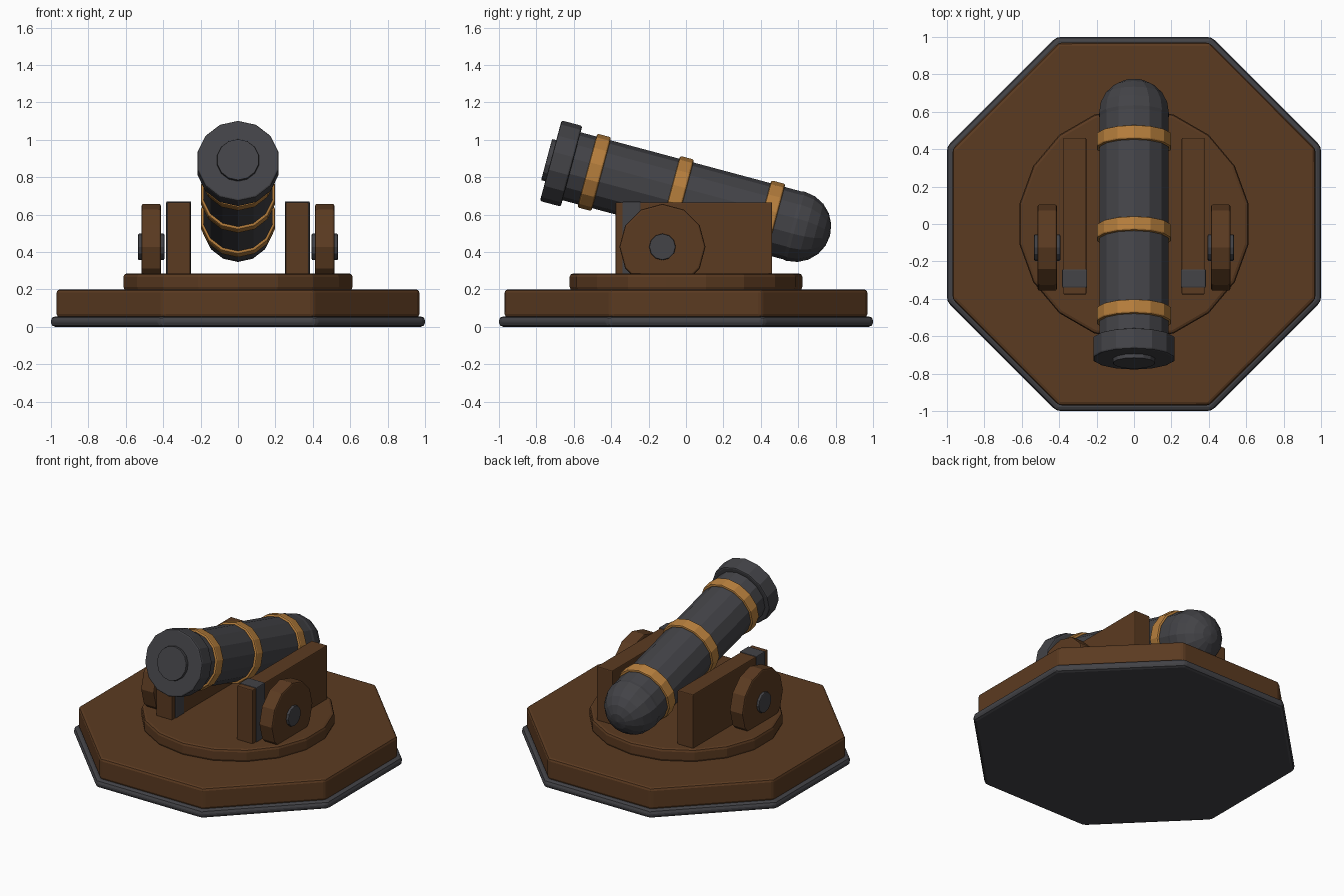
import bpy, math
from mathutils import Vector

if "Cube" in bpy.data.objects:
    bpy.data.objects.remove(bpy.data.objects["Cube"])

def mat(name, rgb):
    m = bpy.data.materials.new(name)
    m.diffuse_color = (*rgb, 1)
    m.use_nodes = True
    m.node_tree.nodes["Principled BSDF"].inputs["Base Color"].default_value = m.diffuse_color
    return m

WOOD = mat("brown wood", (0.105, 0.043, 0.015))
IRON = mat("dark iron", (0.056, 0.056, 0.063))
BRASS = mat("brass", (0.47, 0.21, 0.046))

def finish(name, m, bevel):
    o = bpy.context.object
    o.name = name
    o.data.materials.append(m)
    if bevel:
        b = o.modifiers.new("bevel", 'BEVEL')
        b.width = bevel
        b.segments = 2
        b.limit_method = 'ANGLE'
        b.angle_limit = math.radians(40)
    return o

def cyl(name, m, r, depth, loc, rot=(0, 0, 0), n=14, bevel=0.008):
    bpy.ops.mesh.primitive_cylinder_add(vertices=n, radius=r, depth=depth,
                                        location=loc, rotation=rot)
    return finish(name, m, bevel)

def box(name, m, lo, hi, bevel=0.008):
    lo, hi = Vector(lo), Vector(hi)
    bpy.ops.mesh.primitive_cube_add(size=1, location=(lo + hi) / 2)
    o = bpy.context.object
    o.scale = hi - lo
    bpy.ops.object.transform_apply(location=False, scale=True)
    return finish(name, m, bevel)

# Octagonal base with iron rim, round turntable
EIGHTH = math.pi / 8
OCT = 1 / math.cos(EIGHTH)
cyl("base_rim", IRON, OCT, 0.055, (0, 0, 0.0275), (0, 0, EIGHTH), 8, 0.022)
cyl("base_deck", WOOD, 0.97 * OCT, 0.15, (0, 0, 0.125), (0, 0, EIGHTH), 8, 0.018)
cyl("turntable", WOOD, 0.622, 0.09, (0, 0, 0.24), n=18, bevel=0.018)

# Carriage cheeks, iron straps, wheels and hubs on both sides
for s, side in ((-1, "left"), (1, "right")):
    def sbox(name, m, x0, x1, y0, y1, z0, z1, bevel):
        a, b = sorted((s * x0, s * x1))
        box(f"{side}_{name}", m, (a, y0, z0), (b, y1, z1), bevel)
    sbox("cheek", WOOD, 0.255, 0.378, -0.377, 0.461, 0.28, 0.665, 0.006)
    sbox("strap", IRON, 0.25, 0.384, -0.34, -0.242, 0.28, 0.67, 0.006)
    turn = (0, math.pi / 2, 0)
    cyl(f"{side}_wheel", WOOD, 0.23, 0.103, (s * 0.464, -0.126, 0.427), turn, 12, 0.01)
    cyl(f"{side}_hub", IRON, 0.071, 0.14, (s * 0.464, -0.126, 0.427), turn, 12, 0.006)

# Tilted barrel: parts placed by distance behind the muzzle face
TILT = math.radians(75)
AIM = Vector((0, -math.sin(TILT), math.cos(TILT)))
MUZZLE = Vector((0, -0.723, 0.888))

def along(name, m, r, d0, d1, bevel=0.008):
    cyl(name, m, r, d1 - d0, MUZZLE - AIM * (d0 + d1) / 2, (TILT, 0, 0), 14, bevel)

along("barrel", IRON, 0.188, 0.05, 1.355, 0)
along("muzzle_ring", IRON, 0.223, 0, 0.115, 0.01)
along("bore_plug", IRON, 0.114, -0.023, 0.05, 0.004)
for i, d in enumerate((0.241, 0.70, 1.205)):
    along(f"barrel_band_{i + 1}", BRASS, 0.204, d - 0.039, d + 0.039, 0.01)

# Rounded breech
bpy.ops.mesh.primitive_uv_sphere_add(segments=14, ring_count=10, radius=0.191,
                                     location=MUZZLE - AIM * 1.355, rotation=(TILT, 0, 0))
finish("breech", IRON, 0)
